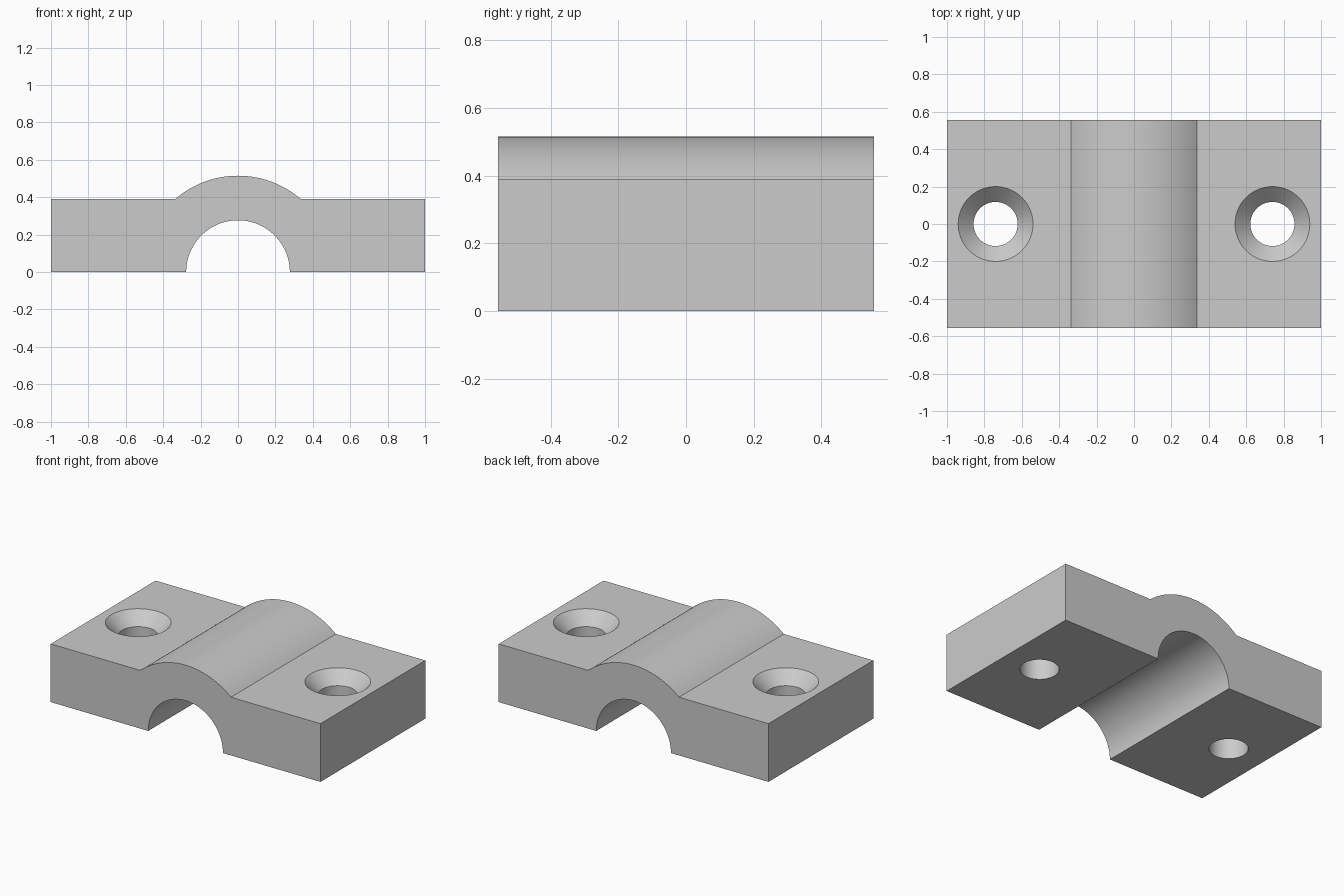
import bpy, bmesh
from math import sin, cos, pi, asin, sqrt

cube = bpy.data.objects.get("Cube")
if cube:
    bpy.data.objects.remove(cube, do_unlink=True)

HALF_X, HALF_Y = 1.0, 0.555
FLANGE_Z, ARCH_R, BORE_R = 0.39, 0.515, 0.277
HOLE_X, HOLE_R, SINK_R = 0.74, 0.118, 0.2

grey = bpy.data.materials.new("plain grey")
grey.use_nodes = True
grey.diffuse_color = (0.6, 0.6, 0.6, 1)
grey.node_tree.nodes["Principled BSDF"].inputs["Base Color"].default_value = (0.6, 0.6, 0.6, 1)


def make_object(name, bm):
    bmesh.ops.recalc_face_normals(bm, faces=bm.faces)
    mesh = bpy.data.meshes.new(name)
    bm.to_mesh(mesh)
    bm.free()
    mesh.materials.append(grey)
    obj = bpy.data.objects.new(name, mesh)
    bpy.context.collection.objects.link(obj)
    return obj


def arc(radius, start, end, steps):
    angles = [start + (end - start) * i / steps for i in range(steps + 1)]
    return [(radius * cos(a), radius * sin(a)) for a in angles]


# Clamp body: flanges, raised arch and half-round bore in one extruded profile
edge = asin(FLANGE_Z / ARCH_R)
profile = ([(HALF_X, 0), (HALF_X, FLANGE_Z)]
           + arc(ARCH_R, edge, pi - edge, 40)
           + [(-HALF_X, FLANGE_Z), (-HALF_X, 0)]
           + arc(BORE_R, pi, 0, 64))
bm = bmesh.new()
face = bm.faces.new([bm.verts.new((x, -HALF_Y, z)) for x, z in profile])
result = bmesh.ops.extrude_face_region(bm, geom=[face])
moved = [v for v in result["geom"] if isinstance(v, bmesh.types.BMVert)]
bmesh.ops.translate(bm, verts=moved, vec=(0, 2 * HALF_Y, 0))
body = make_object("clamp_body", bm)


# Countersunk screw hole cutter: stacked rings, capped at both ends
def hole_cutter(name, x):
    slope = SINK_R - HOLE_R
    rings = [(HOLE_R, -0.1), (HOLE_R, FLANGE_Z - slope),
             (SINK_R, FLANGE_Z), (SINK_R, FLANGE_Z + 0.2)]
    bm = bmesh.new()
    loops = [[bm.verts.new((x + px, py, z)) for px, py in arc(r, 0, 2 * pi, 64)[:-1]]
             for r, z in rings]
    for low, high in zip(loops, loops[1:]):
        for i in range(len(low)):
            bm.faces.new((low[i - 1], low[i], high[i], high[i - 1]))
    bm.faces.new(loops[0])
    bm.faces.new(loops[-1])
    return make_object(name, bm)


cutters = [hole_cutter("left_hole_cutter", HOLE_X), hole_cutter("right_hole_cutter", -HOLE_X)]
bpy.ops.object.select_all(action="DESELECT")
bpy.context.view_layer.objects.active = body
body.select_set(True)
for cutter in cutters:
    mod = body.modifiers.new("screw_hole", "BOOLEAN")
    mod.operation, mod.solver, mod.object = "DIFFERENCE", "EXACT", cutter
    bpy.ops.object.modifier_apply(modifier=mod.name)
for cutter in cutters:
    bpy.data.objects.remove(cutter, do_unlink=True)

# Smooth curved walls, crisp machined edges
bpy.ops.object.shade_smooth_by_angle(angle=pi / 6)
